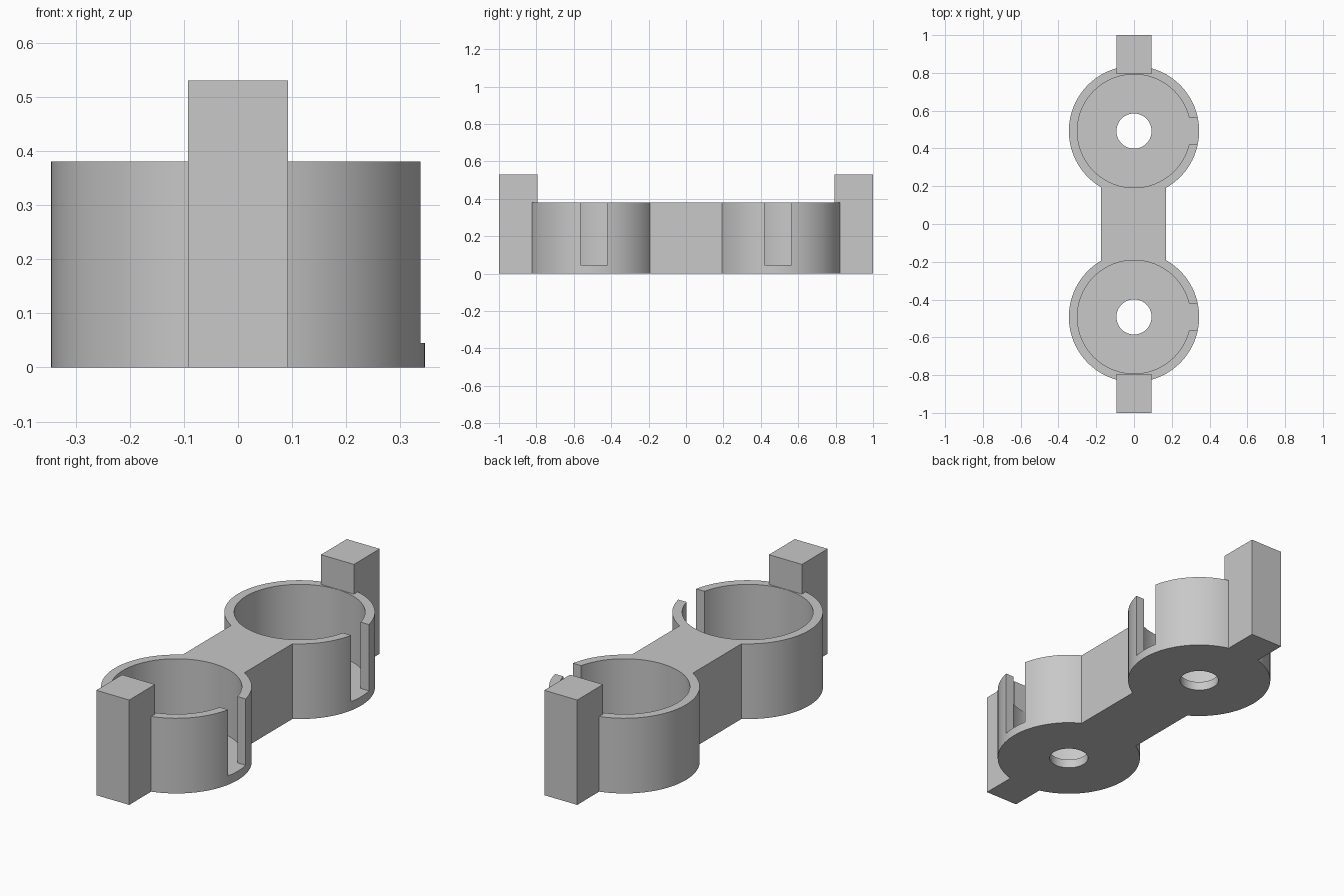
import bpy
import math

cube = bpy.data.objects.get("Cube")
if cube:
    bpy.data.objects.remove(cube, do_unlink=True)

# One plain grey for everything
grey = bpy.data.materials.new("plain_grey")
grey.use_nodes = True
color = (0.58, 0.58, 0.58, 1.0)
grey.diffuse_color = color
grey.node_tree.nodes["Principled BSDF"].inputs["Base Color"].default_value = color

CUP_Y = 0.492      # distance of each cup centre from the middle
OUTER = 0.345
INNER = 0.30
HOLE = 0.093
RIM = 0.38
FLOOR = 0.045
POST_TOP = 0.53


def finish(obj, name):
    obj.name = name
    obj.data.materials.clear()
    obj.data.materials.append(grey)
    return obj


def box(name, x0, x1, y0, y1, z0, z1):
    bpy.ops.mesh.primitive_cube_add(
        size=1, location=((x0 + x1) / 2, (y0 + y1) / 2, (z0 + z1) / 2))
    obj = bpy.context.object
    obj.scale = (x1 - x0, y1 - y0, z1 - z0)
    bpy.ops.object.transform_apply(location=True, rotation=False, scale=True)
    return finish(obj, name)


def cylinder(name, radius, y, z0, z1):
    bpy.ops.mesh.primitive_cylinder_add(
        vertices=96, radius=radius, depth=z1 - z0, location=(0, y, (z0 + z1) / 2))
    bpy.ops.object.transform_apply(location=True, rotation=False, scale=True)
    return finish(bpy.context.object, name)


def combine(target, tool, operation):
    mod = target.modifiers.new(operation.lower(), "BOOLEAN")
    mod.operation = operation
    mod.solver = "EXACT"
    mod.object = tool
    bpy.context.view_layer.objects.active = target
    bpy.ops.object.modifier_apply(modifier=mod.name)
    bpy.data.objects.remove(tool, do_unlink=True)


# Solid bridge block joining the cups
holder = box("double_cup_holder", -0.174, 0.17, -CUP_Y + 0.1, CUP_Y - 0.1, 0, RIM)

# Outer cup bodies and upright end posts
for side in (-1, 1):
    combine(holder, cylinder("cup_body", OUTER, side * CUP_Y, 0, RIM), "UNION")
    near, far = sorted((side * 0.794, side * 1.0))
    combine(holder, box("end_post", -0.092, 0.092, near, far, 0, POST_TOP), "UNION")

# Cavity, floor hole and side slot of each cup
for side in (-1, 1):
    y = side * CUP_Y
    combine(holder, cylinder("cavity_cutter", INNER, y, FLOOR, RIM + 0.3), "DIFFERENCE")
    combine(holder, cylinder("hole_cutter", HOLE, y, -0.1, FLOOR + 0.1), "DIFFERENCE")
    combine(holder, box("slot_cutter", 0.2, 0.5, y - 0.071, y + 0.071,
                        FLOOR, RIM + 0.1), "DIFFERENCE")

# Smooth round walls with crisp edges
bpy.ops.object.select_all(action="DESELECT")
holder.select_set(True)
bpy.context.view_layer.objects.active = holder
bpy.ops.object.shade_smooth_by_angle(angle=math.radians(30))
